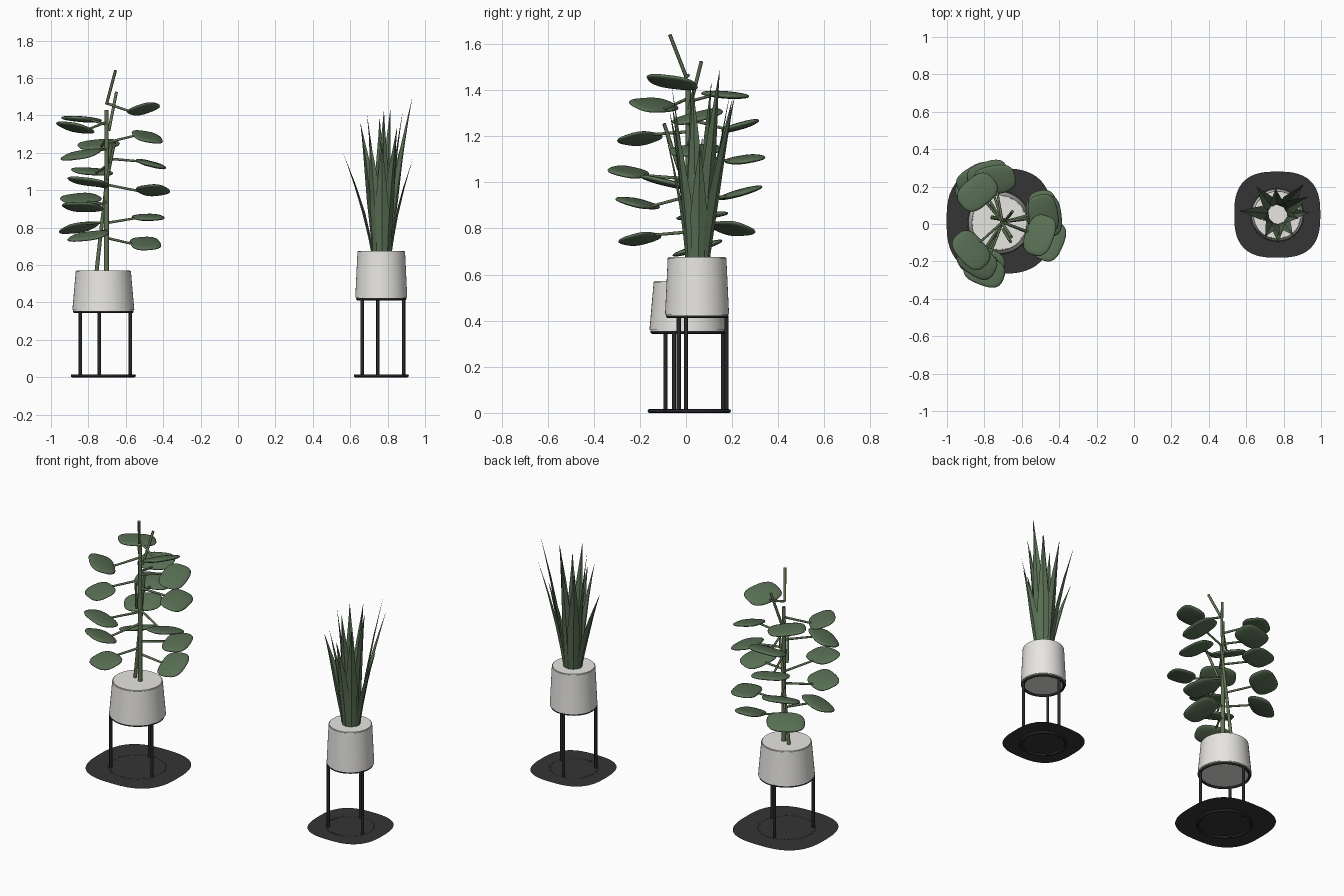
import bpy, bmesh, math
from mathutils import Vector, Matrix

if "Cube" in bpy.data.objects:
    bpy.data.objects.remove(bpy.data.objects["Cube"])


def material(name, rgb):
    m = bpy.data.materials.new(name)
    m.diffuse_color = (*rgb, 1)
    m.use_nodes = True
    m.node_tree.nodes["Principled BSDF"].inputs["Base Color"].default_value = m.diffuse_color
    return m


LEAF = material("leaf_green", (0.10, 0.16, 0.09))
STEM = material("stem_green", (0.12, 0.17, 0.09))
FRAME = material("black_metal", (0.02, 0.02, 0.02))
DARK = material("dark_mat", (0.035, 0.035, 0.035))
WHITE = material("white_ceramic", (0.8, 0.79, 0.76))


def finish(name, bm, mat, smooth=None):
    me = bpy.data.meshes.new(name)
    bm.to_mesh(me)
    bm.free()
    ob = bpy.data.objects.new(name, me)
    bpy.context.collection.objects.link(ob)
    me.materials.append(mat)
    if smooth:
        bpy.ops.object.select_all(action='DESELECT')
        ob.select_set(True)
        bpy.context.view_layer.objects.active = ob
        bpy.ops.object.shade_smooth_by_angle(angle=math.radians(smooth))
    return ob


def rod(name, a, b, r, mat, r2=None):
    a, b = Vector(a), Vector(b)
    d = b - a
    bm = bmesh.new()
    m = Matrix.Translation((a + b) / 2) @ d.to_track_quat('Z', 'Y').to_matrix().to_4x4()
    bmesh.ops.create_cone(bm, cap_ends=True, segments=12, radius1=r,
                          radius2=r if r2 is None else r2, depth=d.length, matrix=m)
    return finish(name, bm, mat, 40)


def ring(name, loc, radius, tube):
    bpy.ops.mesh.primitive_torus_add(location=loc, major_radius=radius, minor_radius=tube,
                                     major_segments=40, minor_segments=8)
    ob = bpy.context.object
    ob.name = name
    ob.data.materials.append(FRAME)
    bpy.ops.object.shade_smooth_by_angle(angle=math.radians(50))


def squircle(t, n):
    c, s = math.cos(t), math.sin(t)
    k = (abs(c) ** n + abs(s) ** n) ** (-1 / n)
    return c * k, s * k


def planter(side, x, y, z0, z1, r0, r1, mat_half, mat_y):
    # pot, wider at its foot
    bm = bmesh.new()
    bmesh.ops.create_cone(bm, cap_ends=True, segments=48, radius1=r0, radius2=r1, depth=z1 - z0,
                          matrix=Matrix.Translation((x, y, (z0 + z1) / 2)))
    bmesh.ops.bevel(bm, geom=[e for e in bm.edges if any(len(f.verts) > 4 for f in e.link_faces)],
                    offset=0.004, segments=2, affect='EDGES')
    finish(side + "_pot", bm, WHITE, 80)
    # three-legged stand with a ring under the pot and one on the floor
    lr = r0 - 0.01
    for i in range(3):
        a = math.radians(-22 + 120 * i)
        px, py = x + lr * math.cos(a), y + lr * math.sin(a)
        rod(f"{side}_stand_leg_{i + 1}", (px, py, 0), (px, py, z0), 0.009, FRAME)
    ring(side + "_stand_top_ring", (x, y, z0 - 0.004), lr - 0.002, 0.008)
    ring(side + "_stand_floor_ring", (x, y, 0.008), r0, 0.008)
    # flat rounded-square floor mat
    bm = bmesh.new()
    pts = [squircle(2 * math.pi * i / 64, 2.75) for i in range(64)]
    bm.faces.new([bm.verts.new((x + mat_half * u, mat_y + mat_half * v, 0.014)) for u, v in pts])
    finish(side + "_floor_mat", bm, DARK)


planter("left", -0.72, 0.007, 0.355, 0.572, 0.166, 0.147, 0.282, 0.016)
planter("right", 0.766, 0.048, 0.423, 0.676, 0.139, 0.127, 0.23, 0.05)

# left plant: trunk, leaning stem and bare upper shoots
TX, TY = -0.703, 0.01
rod("trunk", (TX, TY, 0.56), (TX, TY, 1.43), 0.014, STEM, 0.011)
rod("leaning_stem", (-0.757, 0.035, 0.56), (-0.68, 0.02, 1.25), 0.011, STEM, 0.008)
rod("top_shoot", (-0.703, 0.0, 1.46), (-0.655, -0.07, 1.64), 0.008, STEM)
rod("back_shoot", (-0.69, 0.015, 1.32), (-0.65, 0.067, 1.525), 0.008, STEM)
rod("front_shoot", (-0.70, -0.03, 1.055), (-0.66, -0.095, 1.255), 0.008, STEM)

# pad leaves: centre x, y, z, then slope along x and along y
PADS = [
    (-0.87, -0.14, 1.335, -.30, -.20), (-0.84, -0.20, 1.19, .25, .20),
    (-0.80, -0.25, 1.045, -.18, -.18), (-0.83, -0.21, 0.91, -.12, -.25),
    (-0.80, -0.20, 0.755, .20, .22),
    (-0.837, 0.17, 1.38, -.06, -.05), (-0.745, 0.235, 1.245, .05, .28),
    (-0.78, 0.255, 1.10, -.10, .15), (-0.84, 0.235, 0.955, -.05, .30),
    (-0.85, 0.20, 0.80, .27, -.25),
    (-0.505, -0.06, 1.435, .30, -.22), (-0.485, 0.05, 1.285, -.20, .22),
    (-0.465, 0.04, 1.14, -.25, .05), (-0.455, -0.09, 1.0, .05, -.25),
    (-0.48, 0.07, 0.855, .02, .10), (-0.495, 0.05, 0.715, .02, .30),
]


def pad_leaf(i, x, y, z, gx, gy):
    n = Vector((-gx, -gy, 1)).normalized()
    out = Vector((x - TX, y - TY, 0))
    out = (out - n * out.dot(n)).normalized()
    tan = n.cross(out)
    m = Matrix((out, tan, n)).transposed().to_4x4()
    m.translation = (x, y, z)
    bm = bmesh.new()
    bmesh.ops.create_uvsphere(bm, u_segments=32, v_segments=12, radius=1)
    for v in bm.verts:
        rho = min(1, math.hypot(v.co.x, v.co.y))
        u, w = squircle(math.atan2(v.co.y, v.co.x), 2.9)
        v.co = (0.08 * rho * u, 0.112 * rho * w,
                0.015 * math.copysign(abs(v.co.z) ** 0.8, v.co.z))
    bm.transform(m)
    finish(f"pad_leaf_{i}", bm, LEAF, 80)
    # leaf stalk from trunk to the leaf's inner edge
    tip = Vector((x, y, z)) - out * 0.06
    rod(f"leaf_stalk_{i}", (TX, TY, z + 0.03 if i % 3 else z - 0.03), tip, 0.007, STEM, 0.006)


for i, p in enumerate(PADS):
    pad_leaf(i + 1, *p)

# right plant: pointed blades, tip x, y, z
TIPS = [
    (0.565, 0.07, 1.19), (0.655, 0.20, 1.355), (0.69, 0.02, 1.40), (0.757, 0.19, 1.38),
    (0.78, -0.063, 1.42), (0.815, 0.11, 1.43), (0.88, 0.03, 1.415), (0.905, 0.21, 1.365),
    (0.93, 0.146, 1.485), (0.935, 0.06, 1.165), (0.70, -0.07, 1.30), (0.77, -0.10, 1.255),
    (0.85, -0.06, 1.33),
]
CX, CY = 0.768, 0.052


def blade(i, tip):
    tip = Vector(tip)
    out = Vector((tip.x - CX, tip.y - CY, 0)).normalized()
    side = Vector((-out.y, out.x, 0))
    base = Vector((CX, CY, 0.65)) + out * 0.052
    bm = bmesh.new()
    rows = []
    for t, w in ((0, .024), (.2, .033), (.42, .036), (.7, .021), (.88, .008), (1, .001)):
        c = base.lerp(tip, t) - out * 0.05 * t * (1 - t)
        # outer edges fold forward from the midrib
        rows.append([bm.verts.new(c + side * w * s - out * w * 0.35 * abs(s)) for s in (-1, 0, 1)])
    for a, b in zip(rows, rows[1:]):
        for k in (0, 1):
            bm.faces.new((a[k], a[k + 1], b[k + 1], b[k]))
    finish(f"blade_leaf_{i}", bm, LEAF, 20)


for i, t in enumerate(TIPS):
    blade(i + 1, t)
